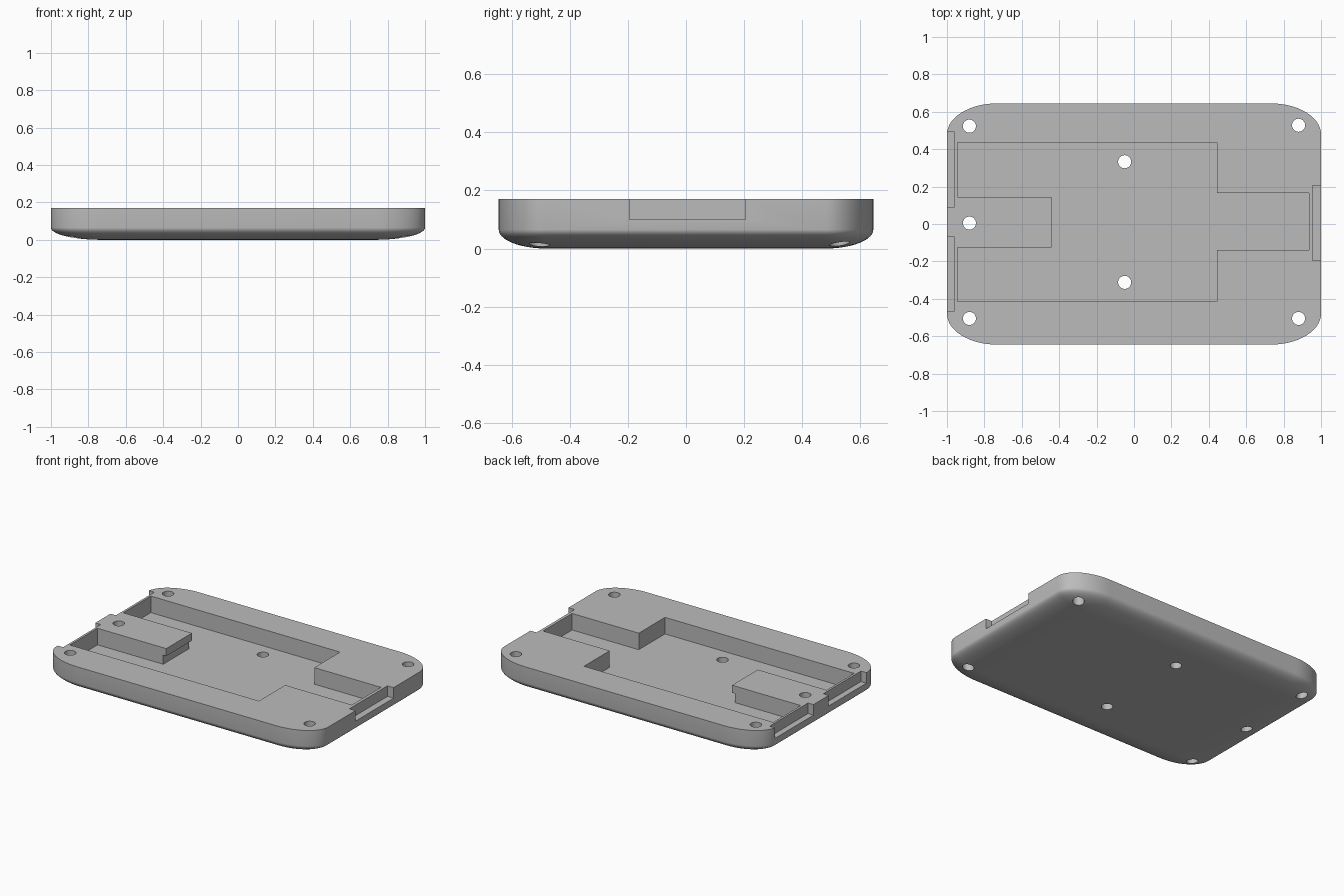
import bpy, bmesh, math
from mathutils import Matrix

if "Cube" in bpy.data.objects:
    bpy.data.objects.remove(bpy.data.objects["Cube"], do_unlink=True)

HX, HY, TOP = 1.0, 0.645, 0.17      # half sizes and height of the plate
RX, RY, RZ = 0.27, 0.165, 0.065     # radii of the rounded corners
FLOOR, LEDGE = 0.06, 0.10           # pocket floor and notch floor
STEPS = 14

grey = bpy.data.materials.new("plain grey")
grey.use_nodes = True
grey.diffuse_color = (0.5, 0.5, 0.5, 1)
grey.node_tree.nodes["Principled BSDF"].inputs["Base Color"].default_value = (0.5, 0.5, 0.5, 1)


def make_object(name, bm):
    bmesh.ops.recalc_face_normals(bm, faces=bm.faces)
    mesh = bpy.data.meshes.new(name)
    bm.to_mesh(mesh)
    bm.free()
    mesh.materials.append(grey)
    obj = bpy.data.objects.new(name, mesh)
    bpy.context.collection.objects.link(obj)
    return obj


def prism(name, outline, z0, z1):
    bm = bmesh.new()
    face = bm.faces.new([bm.verts.new((x, y, z0)) for x, y in outline])
    side = bmesh.ops.extrude_face_region(bm, geom=[face])["geom"]
    moved = [v for v in side if isinstance(v, bmesh.types.BMVert)]
    bmesh.ops.translate(bm, verts=moved, vec=(0, 0, z1 - z0))
    return make_object(name, bm)


def box(name, x0, x1, y0, y1, z0, z1):
    return prism(name, [(x0, y0), (x1, y0), (x1, y1), (x0, y1)], z0, z1)


def ring(bm, spread, z):
    # Rounded rectangle whose corner arcs shrink with spread
    verts = []
    for quarter, (sx, sy) in enumerate([(1, 1), (-1, 1), (-1, -1), (1, -1)]):
        for i in range(STEPS + 1):
            a = math.pi / 2 * (quarter + i / STEPS)
            verts.append(bm.verts.new((sx * (HX - RX) + RX * spread * math.cos(a),
                                       sy * (HY - RY) + RY * spread * math.sin(a), z)))
    return verts


# Plate body with ellipsoid lower corners
bm = bmesh.new()
rings = [ring(bm, 1, TOP)]
for i in range(STEPS + 1):
    t = math.pi / 2 * i / STEPS
    rings.append(ring(bm, math.cos(t), RZ * (1 - math.sin(t))))
for upper, lower in zip(rings, rings[1:]):
    for k in range(len(upper)):
        n = (k + 1) % len(upper)
        bm.faces.new((upper[k], upper[n], lower[n], lower[k]))
bm.faces.new(rings[0])
bm.faces.new(rings[-1])
bmesh.ops.remove_doubles(bm, verts=bm.verts, dist=0.0005)
body = make_object("tray_body", bm)

# Pocket outline, leaving an island at one end and a channel at the other
pocket = [(-0.945, -0.415), (0.445, -0.415), (0.445, -0.14), (0.935, -0.14),
          (0.935, 0.165), (0.445, 0.165), (0.445, 0.435), (-0.945, 0.435),
          (-0.945, 0.145), (-0.44, 0.145), (-0.44, -0.125), (-0.945, -0.125)]
cutters = [
    prism("pocket_cutter", pocket, FLOOR, 0.3),
    box("island_undercut", -0.462, -0.4, -0.16, 0.18, FLOOR, 0.12),
    box("end_notch", 0.955, 1.1, -0.195, 0.205, LEDGE, 0.3),
    box("back_side_notch", -1.1, -0.96, 0.09, 0.493, LEDGE, 0.3),
    box("front_side_notch", -1.1, -0.96, -0.465, -0.07, LEDGE, 0.3),
]

# Screw holes
for x, y in [(-0.88, 0.523), (-0.88, 0.005), (-0.88, -0.505), (0.88, 0.528),
             (0.88, -0.505), (-0.05, 0.333), (-0.05, -0.312)]:
    bm = bmesh.new()
    bmesh.ops.create_cone(bm, cap_ends=True, segments=32, radius1=0.035, radius2=0.035,
                          depth=0.6, matrix=Matrix.Translation((x, y, 0.1)))
    cutters.append(make_object("screw_hole", bm))

# Cut everything out, then drop the cutters
bpy.ops.object.select_all(action="DESELECT")
bpy.context.view_layer.objects.active = body
body.select_set(True)
for cutter in cutters:
    cutter.hide_render = True
    mod = body.modifiers.new(cutter.name, "BOOLEAN")
    mod.operation, mod.solver, mod.object = "DIFFERENCE", "EXACT", cutter
    bpy.ops.object.modifier_apply(modifier=mod.name)
    bpy.data.objects.remove(cutter, do_unlink=True)

bpy.ops.object.shade_smooth_by_angle(angle=math.radians(30))
